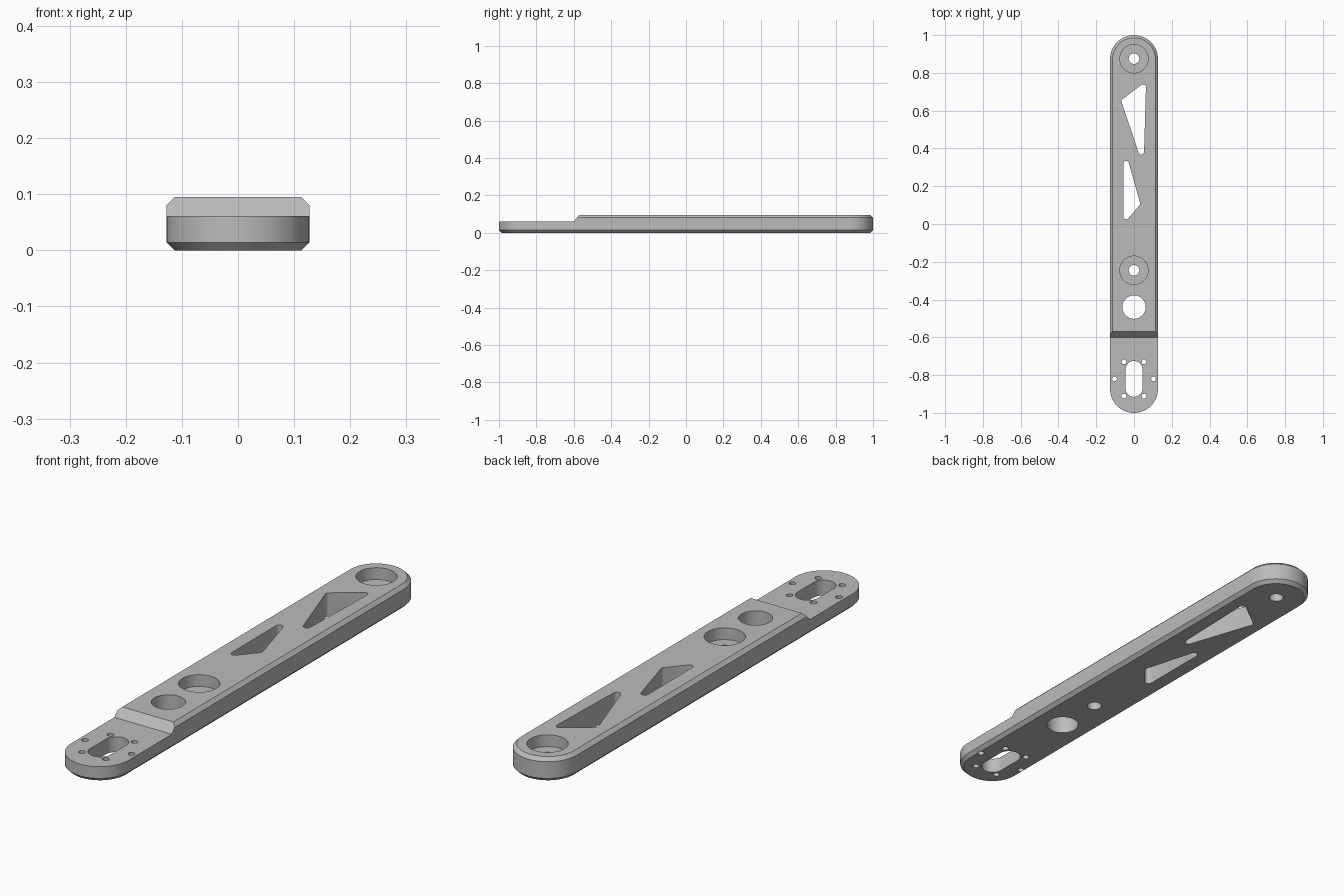
import bpy
import bmesh
from math import sin, cos, pi, radians
from mathutils import Vector

if "Cube" in bpy.data.objects:
    bpy.data.objects.remove(bpy.data.objects["Cube"])

WIDTH = 0.127      # half width of the arm
TOP = 0.095
STEP = 0.061       # height of the thin end
CHAMFER = 0.014


def slot(x, y, r, half=0.0, n=24):
    """Outline of a circle, stretched along y by half on each side."""
    pts = []
    for side in (0, 1):
        for i in range(n + 1):
            a = pi * (side + i / n)
            pts.append(Vector((x + r * cos(a), y + r * sin(a) + (-half if side else half))))
    return pts


def rounded(corners, r, n=6):
    """Outline of a counter-clockwise polygon with rounded corners."""
    pts = []
    vs = [Vector(c) for c in corners]
    for i, v in enumerate(vs):
        d1 = (v - vs[i - 1]).normalized()
        d2 = (vs[(i + 1) % len(vs)] - v).normalized()
        n1, n2 = Vector((d1.y, -d1.x)), Vector((d2.y, -d2.x))
        centre = v - (n1 + n2) * (r / (1 + n1.dot(n2)))
        pts += [centre + n1.slerp(n2, k / n) * r for k in range(n + 1)]
    return pts


def level(outline, z):
    return [(p.x, p.y, z) for p in outline]


def loft(name, rings):
    """Closed solid through rings of equal point count."""
    bm = bmesh.new()
    loops = [[bm.verts.new(p) for p in ring] for ring in rings]
    count = len(loops[0])
    for low, high in zip(loops, loops[1:]):
        for i in range(count):
            j = (i + 1) % count
            bm.faces.new((low[i], low[j], high[j], high[i]))
    bm.faces.new(loops[0][::-1])
    bm.faces.new(loops[-1])
    bmesh.ops.remove_doubles(bm, verts=bm.verts, dist=1e-5)
    bmesh.ops.recalc_face_normals(bm, faces=bm.faces)
    mesh = bpy.data.meshes.new(name)
    bm.to_mesh(mesh)
    bm.free()
    obj = bpy.data.objects.new(name, mesh)
    bpy.context.collection.objects.link(obj)
    return obj


def cutter(outline, floor=-0.05):
    return loft("cutter", [level(outline, floor), level(outline, TOP + 0.05)])


# Arm body: long rounded bar with chamfered rims
layers = [(0, WIDTH - CHAMFER), (CHAMFER, WIDTH),
          (TOP - CHAMFER, WIDTH), (TOP, WIDTH - CHAMFER)]
arm = loft("arm", [level(slot(0, 0, r, 1 - WIDTH, 32), z) for z, r in layers])

# Thin front end with a sloped step
profile = [(-1.1, STEP), (-0.60, STEP), (-0.57, TOP), (-0.54, 2 * TOP - STEP), (-1.1, 2 * TOP - STEP)]
cutters = [loft("cutter", [[(x, y, z) for y, z in profile] for x in (-0.2, 0.2)])]

# Counterbored pivot holes
for y in (0.875, -0.245):
    cutters += [cutter(slot(0, y, 0.075), 0.048), cutter(slot(0, y, 0.028))]

# Plain hole, mounting slot and its ring of screw holes
cutters.append(cutter(slot(0, -0.44, 0.062)))
cutters.append(cutter(slot(0, -0.82, 0.045, 0.05)))
for side in (-1, 1):
    for x, y in ((0.053, -0.73), (0.103, -0.82), (0.053, -0.911)):
        cutters.append(cutter(slot(side * x, y, 0.0125, 0, 10)))

# Triangular lightening windows
for tri in ([(-0.069, 0.655), (0.051, 0.30), (0.064, 0.755)],
            [(-0.056, 0.0), (0.034, 0.105), (-0.056, 0.425)]):
    cutters.append(cutter(rounded(tri, 0.0145)))

# Cut everything out of the arm
for c in cutters:
    c.hide_render = True
    mod = arm.modifiers.new("cut", 'BOOLEAN')
    mod.operation = 'DIFFERENCE'
    mod.solver = 'EXACT'
    mod.object = c
bpy.context.view_layer.update()
cut_mesh = bpy.data.meshes.new_from_object(
    arm.evaluated_get(bpy.context.evaluated_depsgraph_get()))
arm.modifiers.clear()
arm.data = cut_mesh
for c in cutters:
    bpy.data.objects.remove(c)

# Material
grey = bpy.data.materials.new("plain grey")
grey.use_nodes = True
colour = (0.5, 0.5, 0.5, 1)
grey.diffuse_color = colour
grey.node_tree.nodes["Principled BSDF"].inputs["Base Color"].default_value = colour
arm.data.materials.clear()
arm.data.materials.append(grey)

# Smooth round walls, crisp edges
bpy.ops.object.select_all(action='DESELECT')
arm.select_set(True)
bpy.context.view_layer.objects.active = arm
bpy.ops.object.shade_smooth_by_angle(angle=radians(30))
